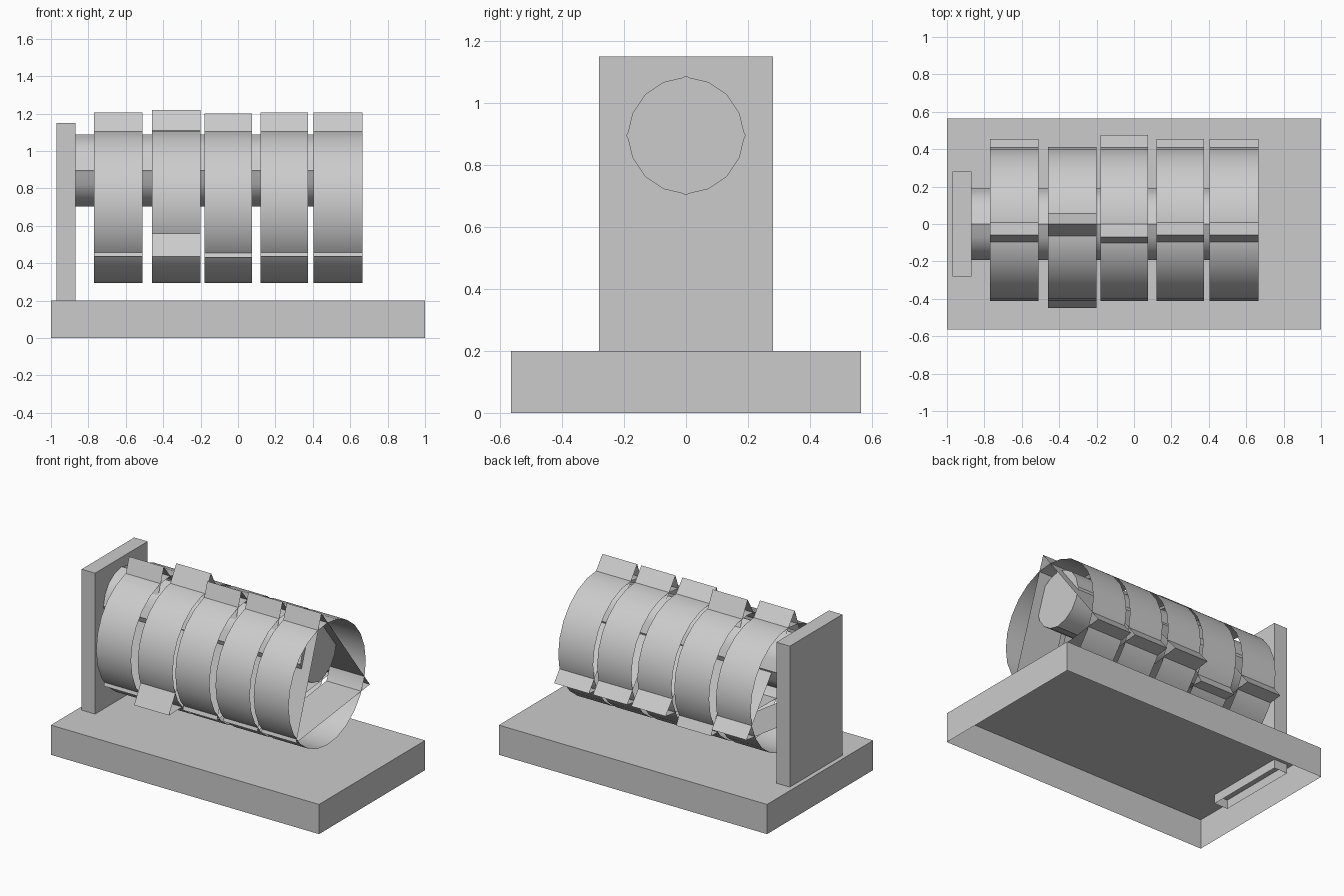
import bpy, bmesh, math

cube = bpy.data.objects.get("Cube")
if cube:
    bpy.data.objects.remove(cube, do_unlink=True)

grey = bpy.data.materials.new("light grey")
grey.use_nodes = True
colour = (0.6, 0.6, 0.6, 1)
grey.diffuse_color = colour
grey.node_tree.nodes["Principled BSDF"].inputs["Base Color"].default_value = colour


def finish(name, bm, smooth=False):
    mesh = bpy.data.meshes.new(name)
    bm.to_mesh(mesh)
    bm.free()
    mesh.materials.append(grey)
    obj = bpy.data.objects.new(name, mesh)
    bpy.context.collection.objects.link(obj)
    if smooth:
        bpy.ops.object.select_all(action='DESELECT')
        obj.select_set(True)
        bpy.context.view_layer.objects.active = obj
        bpy.ops.object.shade_smooth_by_angle(angle=math.radians(30))
    return obj


def open_box(name, x, y, z):
    """Thin-walled box with no bottom."""
    bm = bmesh.new()
    bmesh.ops.create_cube(bm, size=1)
    for v in bm.verts:
        v.co.x = x[v.co.x > 0]
        v.co.y = y[v.co.y > 0]
        v.co.z = z[v.co.z > 0]
    bottom = [f for f in bm.faces if f.normal.z < -0.5]
    bmesh.ops.delete(bm, geom=bottom, context='FACES')
    return finish(name, bm)


def sweep(bm, profile, x0, x1):
    """Sheet along x around a closed (y, z) profile; returns the end loop."""
    start, end = ([bm.verts.new((x, y, z)) for y, z in profile] for x in (x0, x1))
    for i in range(len(profile)):
        j = (i + 1) % len(profile)
        bm.faces.new((start[i], start[j], end[j], end[i]))
    return end


def polar(radius, degrees, z):
    a = math.radians(degrees)
    return radius * math.cos(a), z + radius * math.sin(a)


# Hollow base and the upright that slots into it
open_box("base", (-1, 1), (-0.565, 0.565), (0, 0.2))
open_box("upright", (-0.97, -0.87), (-0.28, 0.28), (0.14, 1.15))

# Arm with small ridges at its four quarters and a flat end
outline = []
for quarter in range(0, 360, 90):
    for step, radius in ((-4, 0.187), (0, 0.193), (4, 0.187),
                         (22.5, 0.187), (45, 0.187), (67.5, 0.187)):
        outline.append(polar(radius, quarter + step, 0.895))
bm = bmesh.new()
bm.faces.new(sweep(bm, outline, -0.87, 0.6))
finish("arm", bm, True)

# Bands: a thin round hoop crossed by three plates whose corners poke out
common = ((-0.06, 1.205), (-0.33, 0.435), (0.455, 0.53))
bands = [
    (-0.77, -0.51, common),
    (-0.46, -0.20, ((0.0, 1.22), (-0.45, 0.435), (0.39, 0.45))),
    (-0.18, 0.075, ((-0.07, 1.2), (-0.33, 0.43), (0.475, 0.54))),
    (0.12, 0.375, common),
    (0.405, 0.665, common),
]
sides = 24
hoop = [polar(0.411, 360 * i / sides, 0.706) for i in range(sides)]
for number, (x0, x1, corners) in enumerate(bands, 1):
    bm = bmesh.new()
    sweep(bm, hoop, x0, x1)
    finish(f"hoop_{number}", bm, True)
    bm = bmesh.new()
    sweep(bm, corners, x0, x1)
    finish(f"hoop_plates_{number}", bm)
